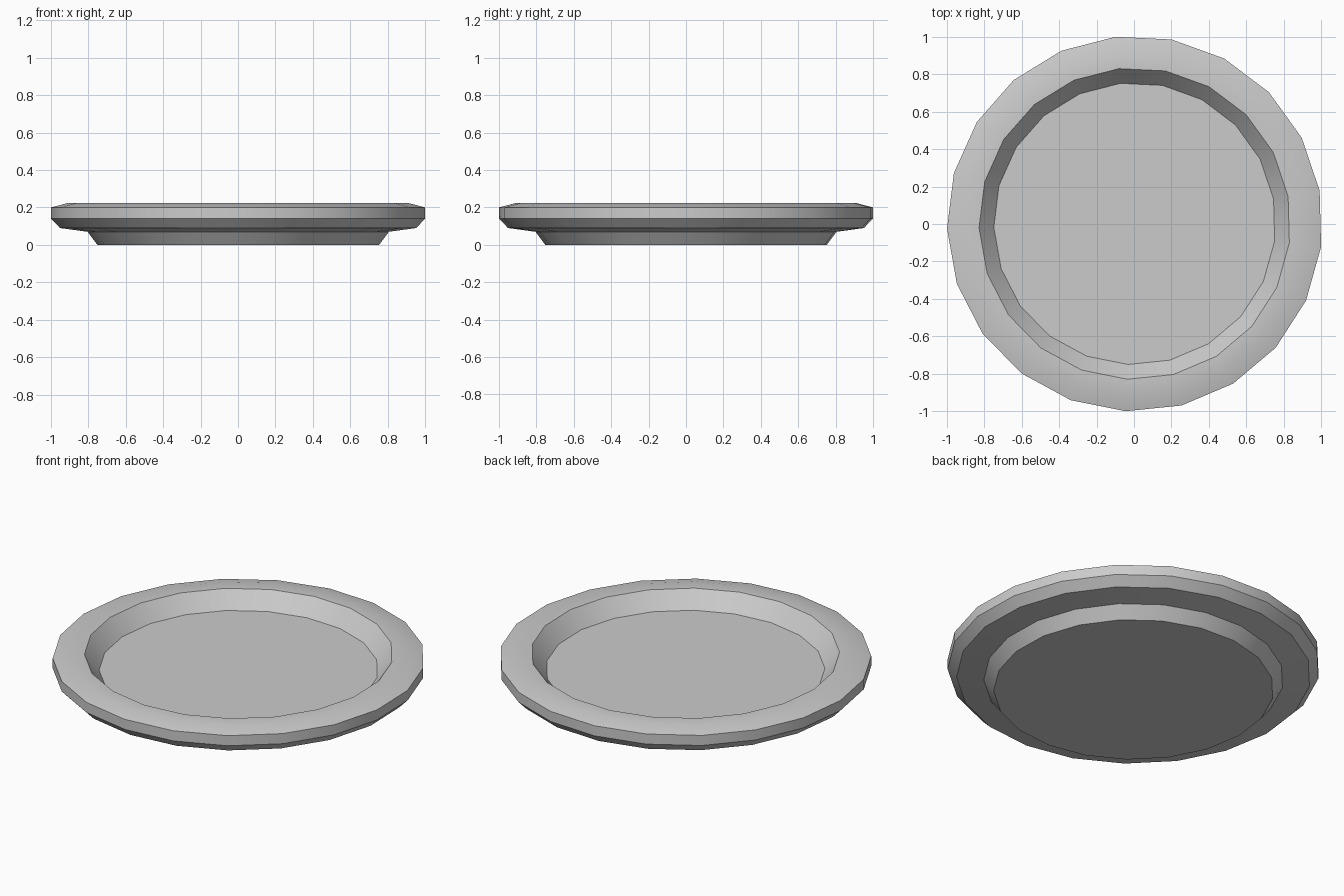
import bpy, bmesh
from math import cos, sin, radians, tau

cube = bpy.data.objects.get("Cube")
if cube:
    bpy.data.objects.remove(cube, do_unlink=True)

SIDES = 21
PHASE = radians(10.1)

# Plate cross-section (radius, height): underside, outer rim, inner wall, well
profile = [(0.755, 0.0), (0.808, 0.07), (0.955, 0.09), (1.003, 0.14),
           (1.003, 0.20), (0.915, 0.223), (0.832, 0.223), (0.753, 0.128)]


def flat_material(name, colour):
    mat = bpy.data.materials.new(name)
    mat.use_nodes = True
    mat.diffuse_color = colour
    mat.node_tree.nodes["Principled BSDF"].inputs["Base Color"].default_value = colour
    return mat


def lathe(name, points, mat):
    bm = bmesh.new()
    rings = [[bm.verts.new((r * cos(PHASE + tau * i / SIDES) + 0.004,
                            r * sin(PHASE + tau * i / SIDES) + 0.002, z))
              for i in range(SIDES)] for r, z in points]
    for low, high in zip(rings, rings[1:]):
        for i in range(SIDES):
            j = (i + 1) % SIDES
            bm.faces.new((low[i], low[j], high[j], high[i]))
    # Flat base and well floor
    bm.faces.new(rings[0][::-1])
    bm.faces.new(rings[-1])
    mesh = bpy.data.meshes.new(name)
    bm.to_mesh(mesh)
    bm.free()
    mesh.materials.append(mat)
    obj = bpy.data.objects.new(name, mesh)
    bpy.context.collection.objects.link(obj)
    return obj


plate = lathe("plate", profile, flat_material("light grey", (0.6, 0.6, 0.6, 1)))

# Smooth around the rim, crisp at the profile corners
bpy.ops.object.select_all(action='DESELECT')
plate.select_set(True)
bpy.context.view_layer.objects.active = plate
bpy.ops.object.shade_smooth_by_angle(angle=radians(30))
